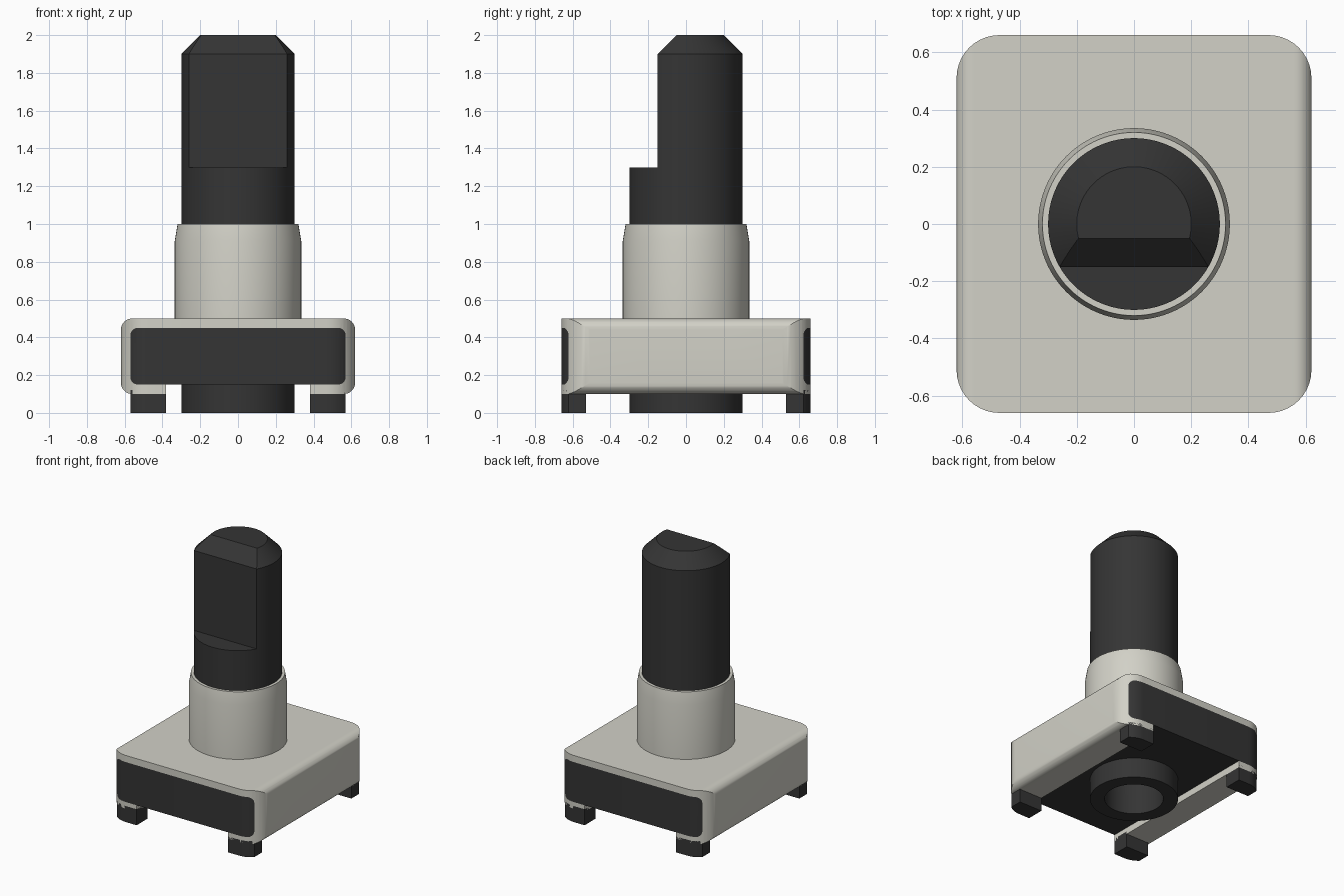
import bpy, bmesh, math
from mathutils import Vector

if "Cube" in bpy.data.objects:
    bpy.data.objects.remove(bpy.data.objects["Cube"], do_unlink=True)


def material(name, colour):
    mat = bpy.data.materials.new(name)
    mat.use_nodes = True
    mat.diffuse_color = (*colour, 1)
    mat.node_tree.nodes["Principled BSDF"].inputs["Base Color"].default_value = (*colour, 1)
    return mat


METAL = material("warm grey metal", (0.645, 0.638, 0.572))
BLACK = material("black plastic", (0.035, 0.035, 0.035))


def make_object(name, bm, mat):
    bmesh.ops.recalc_face_normals(bm, faces=bm.faces)
    mesh = bpy.data.meshes.new(name)
    bm.to_mesh(mesh)
    bm.free()
    mesh.materials.append(mat)
    obj = bpy.data.objects.new(name, mesh)
    bpy.context.scene.collection.objects.link(obj)
    return obj


def activate(obj):
    bpy.ops.object.select_all(action="DESELECT")
    obj.select_set(True)
    bpy.context.view_layer.objects.active = obj


def smooth(obj, angle=25):
    activate(obj)
    bpy.ops.object.shade_smooth_by_angle(angle=math.radians(angle))


def prism(name, outline, axis, low, high, mat):
    """Extrude a 2D outline along an axis; the outline fills the other two axes in order."""
    def place(a, b, c):
        co = [a, b]
        co.insert("xyz".index(axis), c)
        return Vector(co)
    bm = bmesh.new()
    face = bm.faces.new([bm.verts.new(place(a, b, low)) for a, b in outline])
    grown = bmesh.ops.extrude_face_region(bm, geom=[face])["geom"]
    verts = [g for g in grown if isinstance(g, bmesh.types.BMVert)]
    bmesh.ops.translate(bm, verts=verts, vec=place(0, 0, high - low))
    return make_object(name, bm, mat)


def lathe(name, profile, mat, steps=96):
    """Revolve a closed (radius, height) profile around z."""
    bm = bmesh.new()
    verts = [bm.verts.new((r, 0, z)) for r, z in profile]
    edges = [bm.edges.new((verts[i - 1], verts[i])) for i in range(len(verts))]
    bmesh.ops.spin(bm, geom=verts + edges, axis=(0, 0, 1), cent=(0, 0, 0),
                   angle=math.tau, steps=steps, use_duplicate=False)
    bmesh.ops.remove_doubles(bm, verts=bm.verts, dist=1e-5)
    return make_object(name, bm, mat)


def arc(cx, cy, r, start, steps=10):
    return [(cx + r * math.cos(t), cy + r * math.sin(t))
            for t in (math.radians(start + 90 * i / steps) for i in range(steps + 1))]


def right_half(x, low, high, r):
    """Right side of a rounded rectangle, bottom to top."""
    return arc(x - r, low + r, r, -90) + arc(x - r, high - r, r, 0)


def mirrored(points):
    return [(-x, y) for x, y in reversed(points)]


def rounded(x, low, high, r):
    half = right_half(x, low, high, r)
    return half + mirrored(half)


def boolean(obj, cutter, operation):
    mod = obj.modifiers.new("cut", "BOOLEAN")
    mod.operation, mod.solver, mod.object = operation, "EXACT", cutter
    activate(obj)
    bpy.ops.object.modifier_apply(modifier=mod.name)
    bpy.data.objects.remove(cutter, do_unlink=True)


def plan_cutter(mat):
    return prism("plan_cutter", rounded(0.62, -0.66, 0.66, 0.15), "z", -0.5, 1, mat)


# Metal housing: folded sleeve, open at front and back, slotted underneath
outer = [(0.38, 0.10)] + right_half(0.62, 0.10, 0.50, 0.06)
inner = [(0.38, 0.15)] + right_half(0.57, 0.15, 0.45, 0.04)
half = outer + mirrored(outer)
housing = prism("housing", half + list(reversed(inner + mirrored(inner))), "y", -0.8, 0.8, METAL)
boolean(housing, plan_cutter(METAL), "INTERSECT")
smooth(housing)

# Plastic core filling the sleeve, flush with its open ends
core = prism("core", rounded(0.57, 0.15, 0.45, 0.04), "y", -0.8, 0.8, BLACK)
boolean(core, plan_cutter(BLACK), "INTERSECT")
smooth(core)

# Four feet that follow the rounded housing corners
for sx, side in ((1, "left"), (-1, "right")):
    for sy, end in ((-1, "front"), (1, "back")):
        x0, x1 = sorted((sx * 0.38, sx * 0.57))
        y0, y1 = sorted((sy * 0.53, sy * 0.8))
        box = [(x0, y0), (x1, y0), (x1, y1), (x0, y1)]
        foot = prism(f"{end}_{side}_foot", box, "z", 0, 0.12, BLACK)
        boolean(foot, plan_cutter(BLACK), "INTERSECT")
        smooth(foot)

# Bushing with a chamfered rim
bushing = lathe("bushing", [(0.29, 0.48), (0.335, 0.48), (0.335, 0.91), (0.32, 1.0), (0.29, 1.0)], METAL)
smooth(bushing)

# Hollow boss under the core
boss = lathe("bottom_boss", [(0.2, 0), (0.3, 0), (0.3, 0.2), (0.2, 0.2)], BLACK)
smooth(boss)
bore = lathe("bore_cutter", [(0, -0.1), (0.2, -0.1), (0.2, 0.42), (0, 0.42)], BLACK)
boolean(core, bore, "DIFFERENCE")

# Shaft with chamfered tip and a flat on the front
shaft = lathe("shaft", [(0, 0.46), (0.3, 0.46), (0.3, 1.9), (0.2, 2.0), (0, 2.0)], BLACK)
flat = [(-1, 1.3), (-0.15, 1.3), (-0.15, 1.9), (0.05, 2.1), (-1, 2.1)]
boolean(shaft, prism("flat_cutter", flat, "x", -1, 1, BLACK), "DIFFERENCE")
smooth(shaft)
